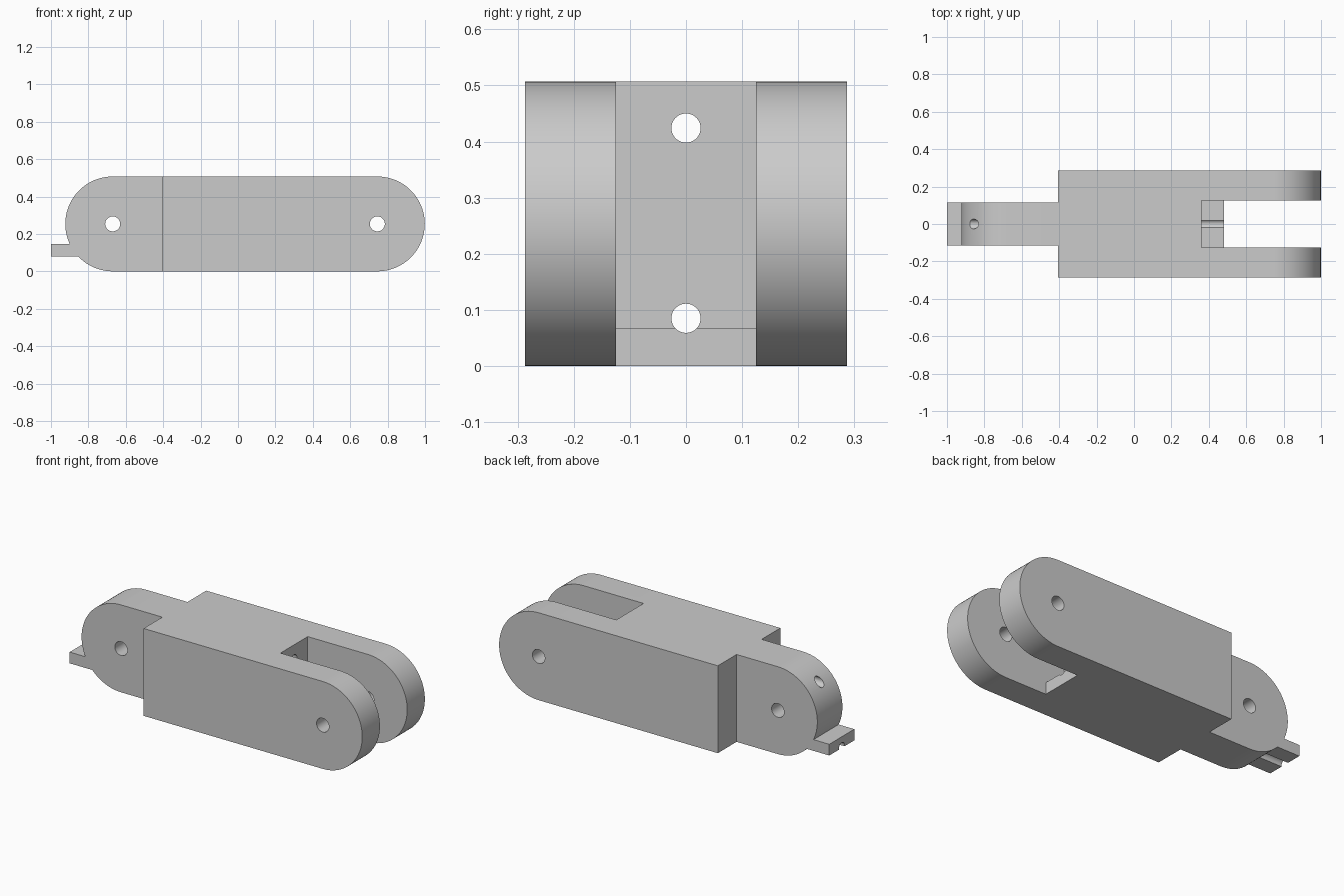
import bpy, bmesh, math
from mathutils import Matrix

cube = bpy.data.objects.get("Cube")
if cube:
    bpy.data.objects.remove(cube, do_unlink=True)

R = 0.2535               # end radius, half the link height
H = 2 * R
FRONT_PIN, BACK_PIN = 0.745, -0.67
STEPS = 48

grey = bpy.data.materials.new("grey")
grey.use_nodes = True
COLOUR = (0.6, 0.6, 0.6, 1)
grey.diffuse_color = COLOUR
grey.node_tree.nodes["Principled BSDF"].inputs["Base Color"].default_value = COLOUR


def make_object(name, bm):
    bmesh.ops.recalc_face_normals(bm, faces=bm.faces)
    mesh = bpy.data.meshes.new(name)
    bm.to_mesh(mesh)
    bm.free()
    mesh.materials.append(grey)
    obj = bpy.data.objects.new(name, mesh)
    bpy.context.collection.objects.link(obj)
    return obj


def plate(name, profile, half_width):
    """Extrude an x-z profile symmetrically along y."""
    bm = bmesh.new()
    face = bm.faces.new([bm.verts.new((x, -half_width, z)) for x, z in profile])
    extruded = bmesh.ops.extrude_face_region(bm, geom=[face])["geom"]
    verts = [v for v in extruded if isinstance(v, bmesh.types.BMVert)]
    bmesh.ops.translate(bm, verts=verts, vec=(0, 2 * half_width, 0))
    return make_object(name, bm)


def rod(name, location, radius, length, axis):
    bm = bmesh.new()
    turn = Matrix.Rotation(math.pi / 2, 4, "Y" if axis == "X" else "X")
    bmesh.ops.create_cone(bm, cap_ends=True, segments=40, radius1=radius, radius2=radius,
                          depth=length, matrix=Matrix.Translation(location) @ turn)
    return make_object(name, bm)


def rounded_bar(pin_x, flat_x):
    """Bar outline with a half-round end at pin_x and a square end at flat_x."""
    side = 1 if pin_x > flat_x else -1
    angles = [math.pi * (i / STEPS - 0.5) for i in range(STEPS + 1)]
    arc = [(pin_x + side * R * math.cos(a), R + R * math.sin(a)) for a in angles]
    return [(flat_x, 0)] + arc + [(flat_x, H)]


def combine(target, other, operation):
    mod = target.modifiers.new(operation, "BOOLEAN")
    mod.operation = operation
    mod.solver = "EXACT"
    mod.object = other
    bpy.context.view_layer.objects.active = target
    bpy.ops.object.modifier_apply(modifier=mod.name)
    bpy.data.objects.remove(other, do_unlink=True)


# Wide body with the rounded fork end
link = plate("finger_link", rounded_bar(FRONT_PIN, -0.405), 0.287)

# Narrow tongue and its stop tab
tongue = plate("tongue", rounded_bar(BACK_PIN, -0.2), 0.115)
tab = plate("stop_tab", [(-1, 0.08), (-0.7, 0.08), (-0.7, 0.145), (-1, 0.145)], 0.115)
combine(tongue, tab, "UNION")
combine(link, tongue, "UNION")

# Fork slot, leaving a low ledge at its inner end
slot = plate("fork_slot", [(0.36, 0.068), (0.48, 0.068), (0.48, -0.1), (1.2, -0.1),
                           (1.2, 0.7), (0.36, 0.7)], 0.125)
combine(link, slot, "DIFFERENCE")

# Hinge pin holes across and cord channels along the link
for x in (BACK_PIN, FRONT_PIN):
    combine(link, rod("pin_hole", (x, 0, R), 0.04, 1, "Y"), "DIFFERENCE")
for z in (0.085, 0.424):
    combine(link, rod("cord_channel", (0, 0, z), 0.026, 3, "X"), "DIFFERENCE")

# Smooth the curved faces, keep the edges crisp
bpy.ops.object.select_all(action="DESELECT")
link.select_set(True)
bpy.context.view_layer.objects.active = link
bpy.ops.object.shade_smooth_by_angle(angle=math.radians(30))
